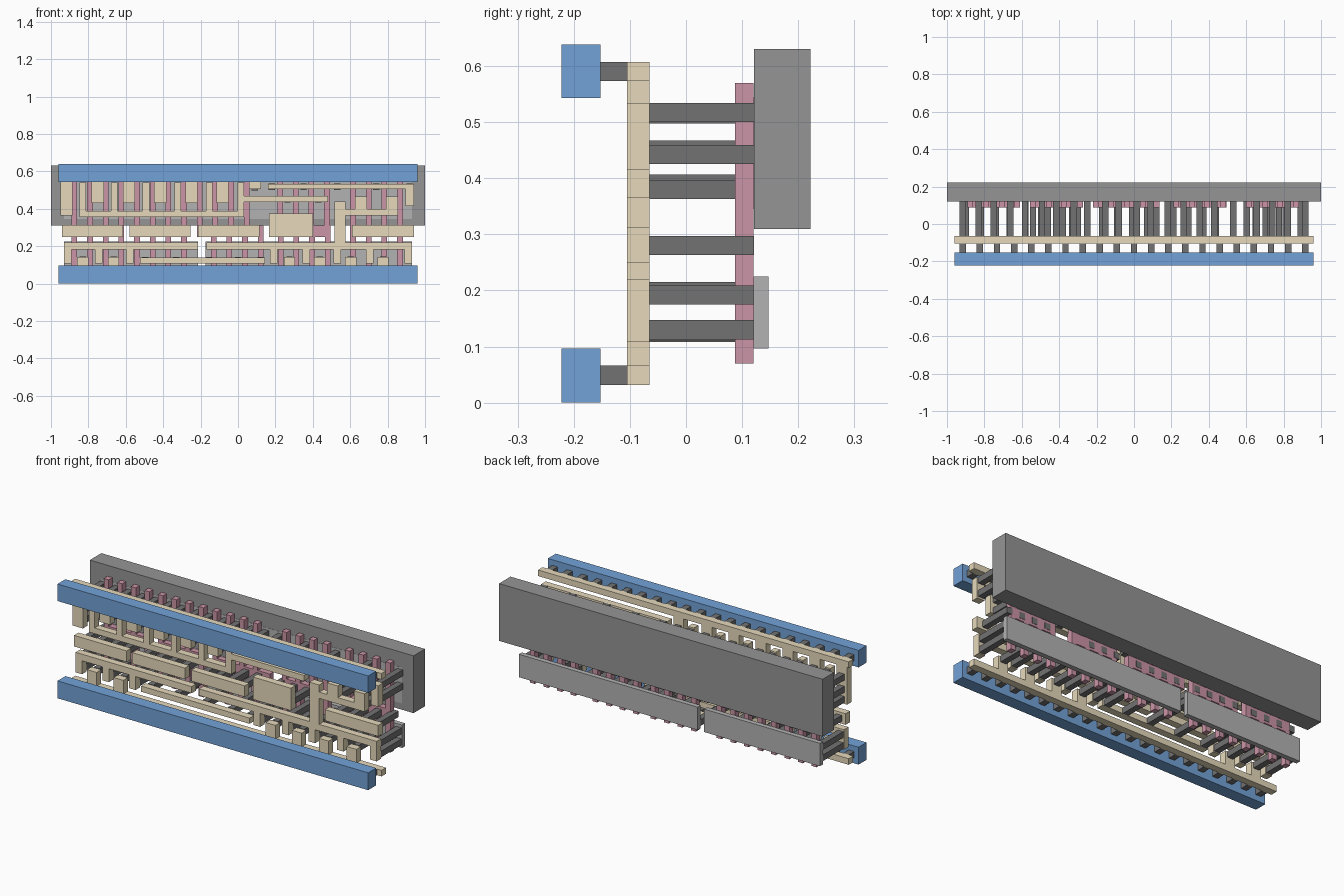
import bpy, bmesh
from mathutils import Matrix, Vector


def material(name, rgb):
    m = bpy.data.materials.new(name)
    m.diffuse_color = (*rgb, 1)
    return m


TAN = material("tan", (0.80, 0.70, 0.50))
BLUE = material("blue", (0.17, 0.36, 0.68))
PINK = material("pink", (0.60, 0.30, 0.38))
DARK = material("dark_grey", (0.17, 0.17, 0.17))
MID = material("mid_grey", (0.30, 0.30, 0.30))
LIGHT = material("light_grey", (0.45, 0.45, 0.45))


def slabs(name, mat, y0, y1, rects):
    """One object of boxes: each rect (x0, x1, z0, z1) spans y0..y1."""
    bm = bmesh.new()
    for x0, x1, z0, z1 in rects:
        c = Vector(((x0 + x1) / 2, (y0 + y1) / 2, (z0 + z1) / 2))
        size = Matrix.Diagonal((x1 - x0, y1 - y0, z1 - z0, 1))
        bmesh.ops.create_cube(bm, size=1, matrix=Matrix.Translation(c) @ size)
    me = bpy.data.meshes.new(name)
    bm.to_mesh(me)
    bm.free()
    me.materials.append(mat)
    ob = bpy.data.objects.new(name, me)
    bpy.context.collection.objects.link(ob)
    return ob


def column(x, w, z0, z1):
    return (x - w / 2, x + w / 2, z0, z1)


def square(x, z, s=0.034):
    return (x - s / 2, x + s / 2, z - s / 2, z + s / 2)


PITCH = 0.0837
METAL = (-0.105, -0.065)

# Back plates
slabs("well_plate", MID, 0.121, 0.222, [(-1, 1, 0.31, 0.63)])
slabs("lower_back_strips", LIGHT, 0.12, 0.147,
      [(-0.93, -0.215, 0.097, 0.225), (-0.175, 0.93, 0.097, 0.225)])
slabs("upper_back_strip", LIGHT, 0.12, 0.147, [(-0.93, 0.93, 0.345, 0.545)])

# Pink gate combs: upper fingers, lower fingers and the strap joining each four
gates = []
for up, low in [(-0.875, -0.875), (-0.54, -0.54), (-0.205, -0.13),
                (0.225, 0.228), (0.615, 0.615)]:
    for i in range(4):
        gates.append(column(up + i * PITCH, 0.03, 0.31, 0.57))
        gates.append(column(low + i * PITCH, 0.03, 0.07, 0.25))
    gates.append((min(up, low) - 0.015, max(up, low) + 3 * PITCH + 0.015, 0.25, 0.31))
slabs("gate_fingers", PINK, 0.087, 0.12, gates)

# Front power rails, with inner rails and the pegs between them
slabs("power_rails", BLUE, -0.222, -0.152,
      [(-0.96, 0.96, 0, 0.097), (-0.96, 0.96, 0.543, 0.638)])
slabs("inner_rails", TAN, *METAL,
      [(-0.96, 0.96, 0.032, 0.066), (-0.96, 0.96, 0.573, 0.607)])
slabs("rail_pegs", DARK, -0.152, -0.105,
      [square(-0.916 + i * 0.0916, z) for i in range(21) for z in (0.049, 0.59)])

# Upper wiring: tabs from the top rail, interleaved comb and routed bars
tabs = [-0.75 + i * 0.167 for i in range(5)]
teeth = [-0.83 + i * 0.169 for i in range(6)]
slabs("upper_tabs", TAN, *METAL,
      [(-0.95, -0.885, 0.365, 0.573), (0.06, 0.122, 0.505, 0.573)]
      + [column(x, 0.065, 0.43, 0.573) for x in tabs])
slabs("upper_comb", TAN, *METAL,
      [(-0.847, 0.032, 0.355, 0.387), (0.032, 0.48, 0.435, 0.468)]
      + [column(x, 0.035, 0.387, 0.54) for x in teeth])
slabs("upper_bar", TAN, *METAL,
      [(0.16, 0.94, 0.505, 0.533), (0.895, 0.94, 0.415, 0.505)])

# Input pads
slabs("input_pads", TAN, *METAL,
      [(-0.94, -0.615, 0.25, 0.312), (-0.58, -0.255, 0.25, 0.312),
       (-0.215, 0.115, 0.25, 0.312), (0.165, 0.40, 0.25, 0.375),
       (0.61, 0.94, 0.25, 0.312)])

# Lower wiring with drops, output riser and stubs from the bottom rail
left_drops = [-0.91, -0.745, -0.58]
right_drops = [0.19, 0.365, 0.53, 0.705, 0.91]
stubs = [-0.83, -0.665, 0.275, 0.437, 0.603, 0.775]
slabs("lower_bars", TAN, *METAL,
      [(-0.93, -0.213, 0.183, 0.22), (-0.168, 0.93, 0.183, 0.22),
       (-0.525, 0.145, 0.108, 0.14)]
      + [column(x, 0.04, 0.108, 0.183) for x in left_drops + right_drops])
slabs("output_riser", TAN, *METAL,
      [(0.515, 0.575, 0.22, 0.44), (0.575, 0.855, 0.365, 0.4),
       (0.625, 0.69, 0.4, 0.465), (0.79, 0.855, 0.4, 0.465)])
slabs("lower_stubs", TAN, *METAL, [column(x, 0.06, 0.066, 0.142) for x in stubs])

# Contact posts from the wiring back to the plates
posts = [(x, z) for x in [-0.917] + tabs + teeth for z in (0.447, 0.515)]
posts += [(-0.917, 0.39), (0.09, 0.515), (0.265, 0.45), (0.43, 0.45)]
posts += [(x, 0.517) for x in (0.18, 0.35, 0.53, 0.74, 0.917)]
posts += [(x, z) for x in (0.657, 0.822) for z in (0.38, 0.442)] + [(0.917, 0.442)]
posts += [(x, z) for x in left_drops + right_drops for z in (0.13, 0.192)]
posts += [(x, 0.127) for x in stubs]
posts += [(x, 0.125) for x in (-0.495, -0.33, -0.155, 0.0, 0.12)]
posts += [(x, 0.198) for x in (-0.415, -0.25, -0.08, 0.08)]
posts += [(x0 + i * 0.08, 0.28) for x0, n in
          [(-0.9, 4), (-0.54, 4), (-0.17, 4), (0.21, 3), (0.65, 4)] for i in range(n)]
slabs("contact_posts", DARK, -0.065, 0.1215, [square(*p) for p in posts])
